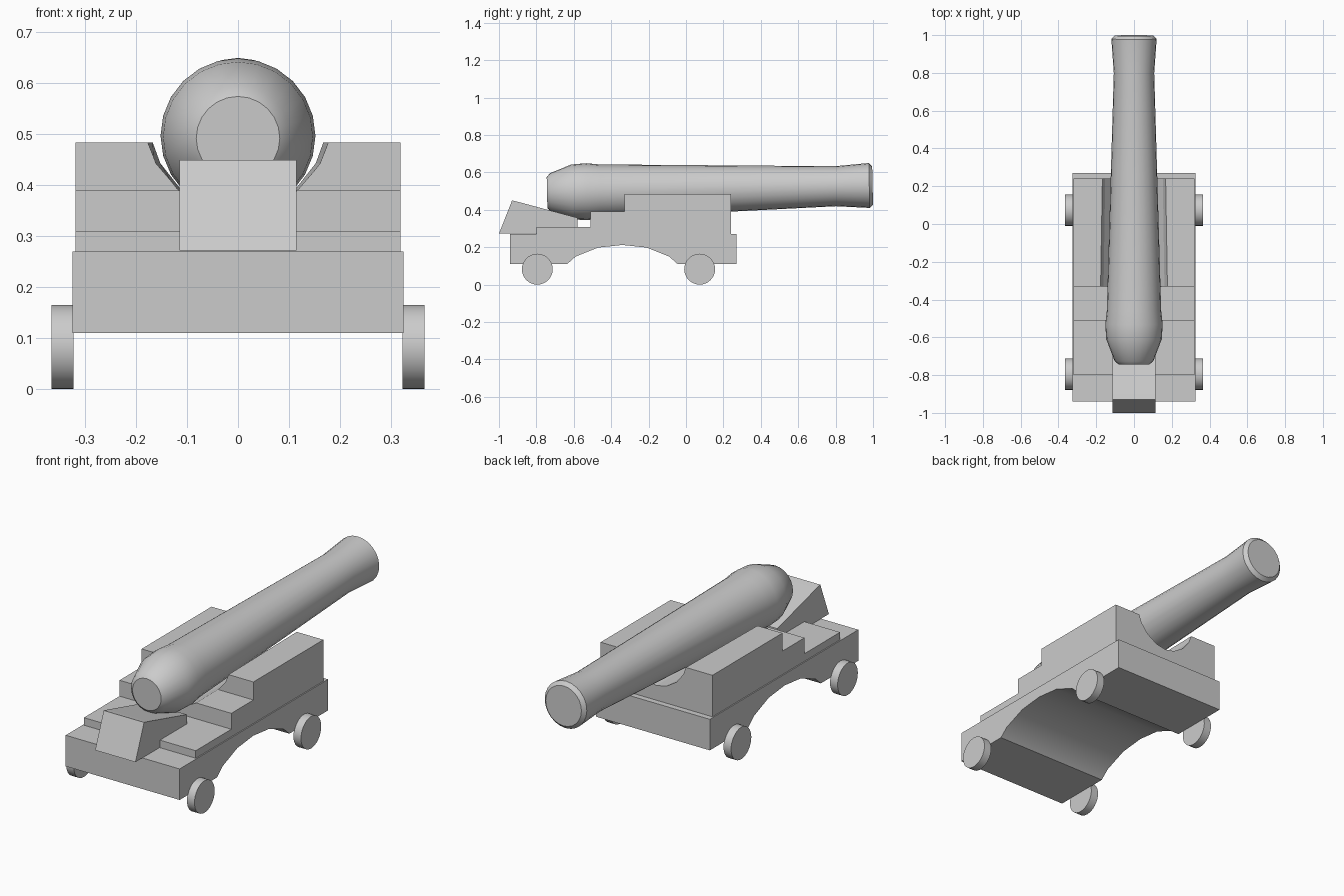
import bpy, bmesh
from math import sin, cos, pi, radians
from mathutils import Matrix, Vector

if "Cube" in bpy.data.objects:
    bpy.data.objects.remove(bpy.data.objects["Cube"])


def make_object(name, rings, smooth=False):
    """Loft closed rings of points and cap both ends."""
    bm = bmesh.new()
    vr = [[bm.verts.new(p) for p in r] for r in rings]
    for a, b in zip(vr, vr[1:]):
        for i in range(len(a)):
            j = (i + 1) % len(a)
            bm.faces.new((a[i], a[j], b[j], b[i]))
    bm.faces.new(vr[0])
    bm.faces.new(vr[-1])
    bmesh.ops.recalc_face_normals(bm, faces=bm.faces)
    me = bpy.data.meshes.new(name)
    bm.to_mesh(me)
    bm.free()
    ob = bpy.data.objects.new(name, me)
    bpy.context.collection.objects.link(ob)
    if smooth:
        bpy.ops.object.select_all(action='DESELECT')
        ob.select_set(True)
        bpy.context.view_layer.objects.active = ob
        bpy.ops.object.shade_smooth_by_angle(angle=radians(30))
    return ob


def prism(name, profile, x0, x1, smooth=False):
    """Extrude a (y, z) outline along x."""
    return make_object(name, [[(x, y, z) for y, z in profile] for x in (x0, x1)], smooth)


# Carriage base with arched underside
prism("carriage_base", [
    (-0.94, 0.27), (-0.94, 0.11), (-0.635, 0.11), (-0.59, 0.15), (-0.47, 0.198),
    (-0.34, 0.212), (-0.21, 0.198), (-0.09, 0.15), (-0.045, 0.11),
    (0.27, 0.11), (0.27, 0.27)], -0.325, 0.325, True)

# Stepped cheeks
cheeks = prism("stepped_cheeks", [
    (-0.80, 0.265), (0.24, 0.265), (0.24, 0.484), (-0.33, 0.484),
    (-0.33, 0.391), (-0.51, 0.391), (-0.51, 0.309), (-0.80, 0.309)], -0.319, 0.319)

# Barrel cradle groove, tapering toward the muzzle
half = [(0.185, 0.52), (0.178, 0.484), (0.162, 0.443), (0.12, 0.393), (0.06, 0.358)]
outline = half + [(0, 0.346)] + [(-x, z) for x, z in reversed(half)]
cutter = make_object("groove_cutter", [
    [(x * s, y, z) for x, z in outline] for y, s in ((-0.6, 1.02), (0.3, 0.935))])
cutter.hide_render = True
mod = cheeks.modifiers.new("groove", 'BOOLEAN')
mod.object = cutter
mod.operation = 'DIFFERENCE'
mod.solver = 'EXACT'
bpy.ops.object.select_all(action='DESELECT')
bpy.context.view_layer.objects.active = cheeks
cheeks.select_set(True)
bpy.ops.object.modifier_apply(modifier="groove")
bpy.data.objects.remove(cutter, do_unlink=True)

# Elevating wedge under the breech
prism("elevating_wedge", [
    (-1.0, 0.272), (-0.58, 0.272), (-0.58, 0.357), (-0.90, 0.443), (-0.93, 0.45)],
    -0.115, 0.115)

# Barrel, tilted slightly upward
profile = [(-0.743, 0.082), (-0.725, 0.103), (-0.61, 0.147), (-0.53, 0.152),
           (-0.46, 0.144), (0.80, 0.107), (0.98, 0.12), (0.998, 0.102)]
N = 24
pivot = Vector((0, -0.53, 0.497))
tilt = Matrix.Translation(pivot) @ Matrix.Rotation(radians(1.25), 4, 'X') @ Matrix.Translation(-pivot)
make_object("barrel", [
    [tilt @ Vector((r * cos(2 * pi * i / N), y, pivot.z + r * sin(2 * pi * i / N)))
     for i in range(N)] for y, r in profile], True)

# Wheels
for end, y in (("rear", -0.795), ("front", 0.073)):
    for side, s in (("left", -1), ("right", 1)):
        circle = [(y + 0.0825 * cos(2 * pi * i / 32), 0.0825 + 0.0825 * sin(2 * pi * i / 32))
                  for i in range(32)]
        prism(f"{end}_{side}_wheel", circle, s * 0.323, s * 0.366, True)
